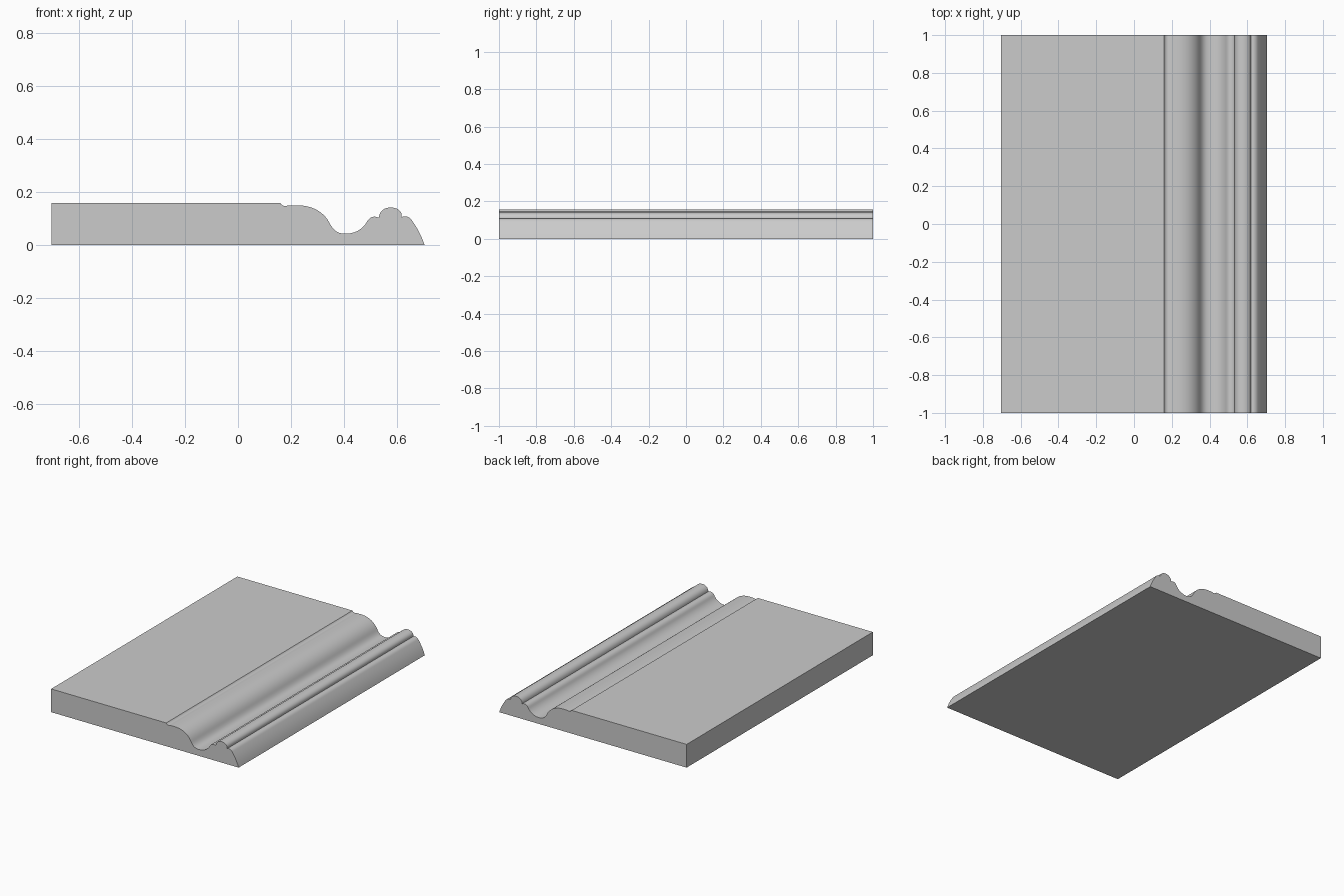
import bpy, bmesh

if "Cube" in bpy.data.objects:
    bpy.data.objects.remove(bpy.data.objects["Cube"])

# Moulding profile (x, z): start point, then cubic curves (handle, handle, end)
start = (0.16, 0.158)
curves = [
    ((0.165, 0.151), (0.172, 0.147), (0.182, 0.147)),    # small quirk
    ((0.19, 0.151), (0.2, 0.15), (0.225, 0.15)),         # fillet
    ((0.285, 0.15), (0.325, 0.122), (0.345, 0.085)),     # ogee shoulder
    ((0.36, 0.055), (0.375, 0.043), (0.407, 0.043)),     # cove, left half
    ((0.445, 0.043), (0.475, 0.063), (0.488, 0.090)),    # cove, right half
    ((0.498, 0.106), (0.515, 0.112), (0.532, 0.103)),    # inner bead
    ((0.534, 0.128), (0.552, 0.142), (0.577, 0.142)),    # main bead, left
    ((0.602, 0.142), (0.622, 0.128), (0.618, 0.105)),    # main bead, right
    ((0.632, 0.113), (0.648, 0.107), (0.657, 0.093)),    # outer bead
    ((0.678, 0.063), (0.693, 0.035), (0.705, 0.0)),      # outer edge
]


def bezier(a, b, c, d, n=10):
    for i in range(1, n + 1):
        t = i / n
        s = 1 - t
        yield tuple(s**3 * a[k] + 3 * s * s * t * b[k] + 3 * s * t * t * c[k]
                    + t**3 * d[k] for k in (0, 1))


# Flat board on the left, then the moulded edge
profile = [(-0.705, 0.0), (-0.705, 0.158), start]
for h1, h2, end in curves:
    profile.extend(bezier(profile[-1], h1, h2, end))

# Extrude the profile along y
bm = bmesh.new()
face = bm.faces.new([bm.verts.new((x, -1, z)) for x, z in profile])
ext = bmesh.ops.extrude_face_region(bm, geom=[face], use_keep_orig=True)
bmesh.ops.translate(bm, vec=(0, 2, 0),
                    verts=[g for g in ext["geom"] if isinstance(g, bmesh.types.BMVert)])
bmesh.ops.recalc_face_normals(bm, faces=bm.faces)
mesh = bpy.data.meshes.new("moulded_board")
bm.to_mesh(mesh)
bm.free()

board = bpy.data.objects.new("moulded_board", mesh)
bpy.context.collection.objects.link(board)
bpy.context.view_layer.objects.active = board
board.select_set(True)
bpy.ops.object.shade_smooth_by_angle(angle=0.52)
